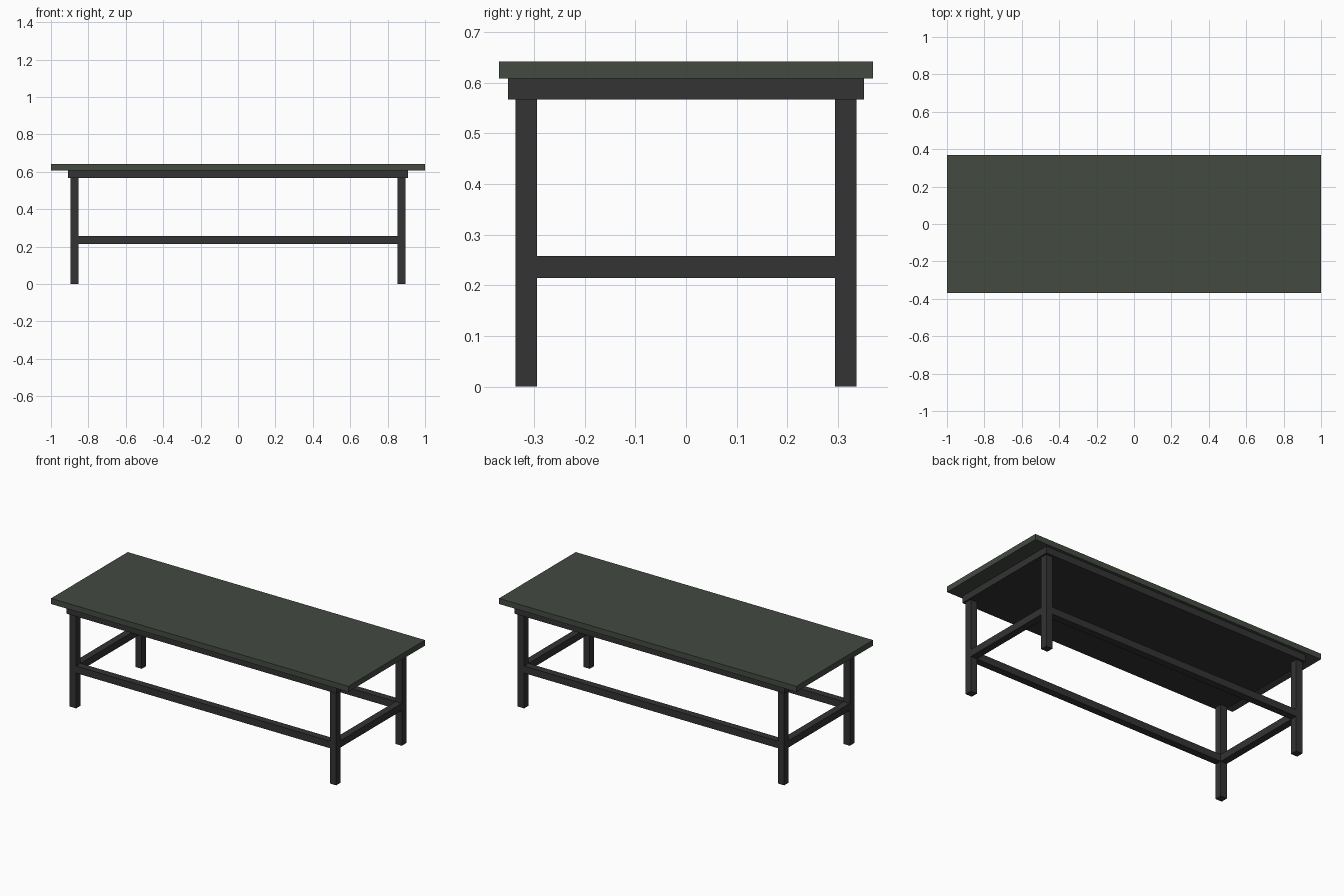
import bpy

if "Cube" in bpy.data.objects:
    bpy.data.objects.remove(bpy.data.objects["Cube"])

TOP_Z, SLAB_Z, LEG_Z = 0.642, 0.608, 0.567   # top surface, slab top, leg top
LEG_X, LEG_Y, W = 0.875, 0.315, 0.043        # leg centres and bar width
RAIL_Z = 0.236                               # stretcher centre height


def material(name, color):
    m = bpy.data.materials.new(name)
    m.diffuse_color = color
    m.use_nodes = True
    m.node_tree.nodes["Principled BSDF"].inputs["Base Color"].default_value = m.diffuse_color
    return m


green = material("dark_green", (0.056, 0.07, 0.053, 1))
dark = material("dark_grey", (0.033, 0.033, 0.033, 1))


def box(name, center, size, mat):
    bpy.ops.mesh.primitive_cube_add(size=1, location=center)
    ob = bpy.context.object
    ob.name = name
    ob.scale = size
    bpy.ops.object.transform_apply(location=False, rotation=False, scale=True)
    ob.data.materials.append(mat)
    return ob


# Table top and the slab beneath it
box("table_top", (0, 0, (TOP_Z + SLAB_Z) / 2), (2, 0.737, TOP_Z - SLAB_Z), green)
box("under_slab", (0, 0, (SLAB_Z + LEG_Z) / 2), (1.816, 0.702, SLAB_Z - LEG_Z), dark)

# Four square legs
for sx, side in ((-1, "left"), (1, "right")):
    for sy, end in ((-1, "front"), (1, "back")):
        box(f"{end}_{side}_leg", (sx * LEG_X, sy * LEG_Y, LEG_Z / 2), (W, W, LEG_Z), dark)

# Stretchers joining the legs on all four sides
for s, side, end in ((-1, "left", "front"), (1, "right", "back")):
    box(f"{end}_stretcher", (0, s * LEG_Y, RAIL_Z), (2 * LEG_X - W, W, W), dark)
    box(f"{side}_stretcher", (s * LEG_X, 0, RAIL_Z), (W, 2 * LEG_Y - W, W), dark)
